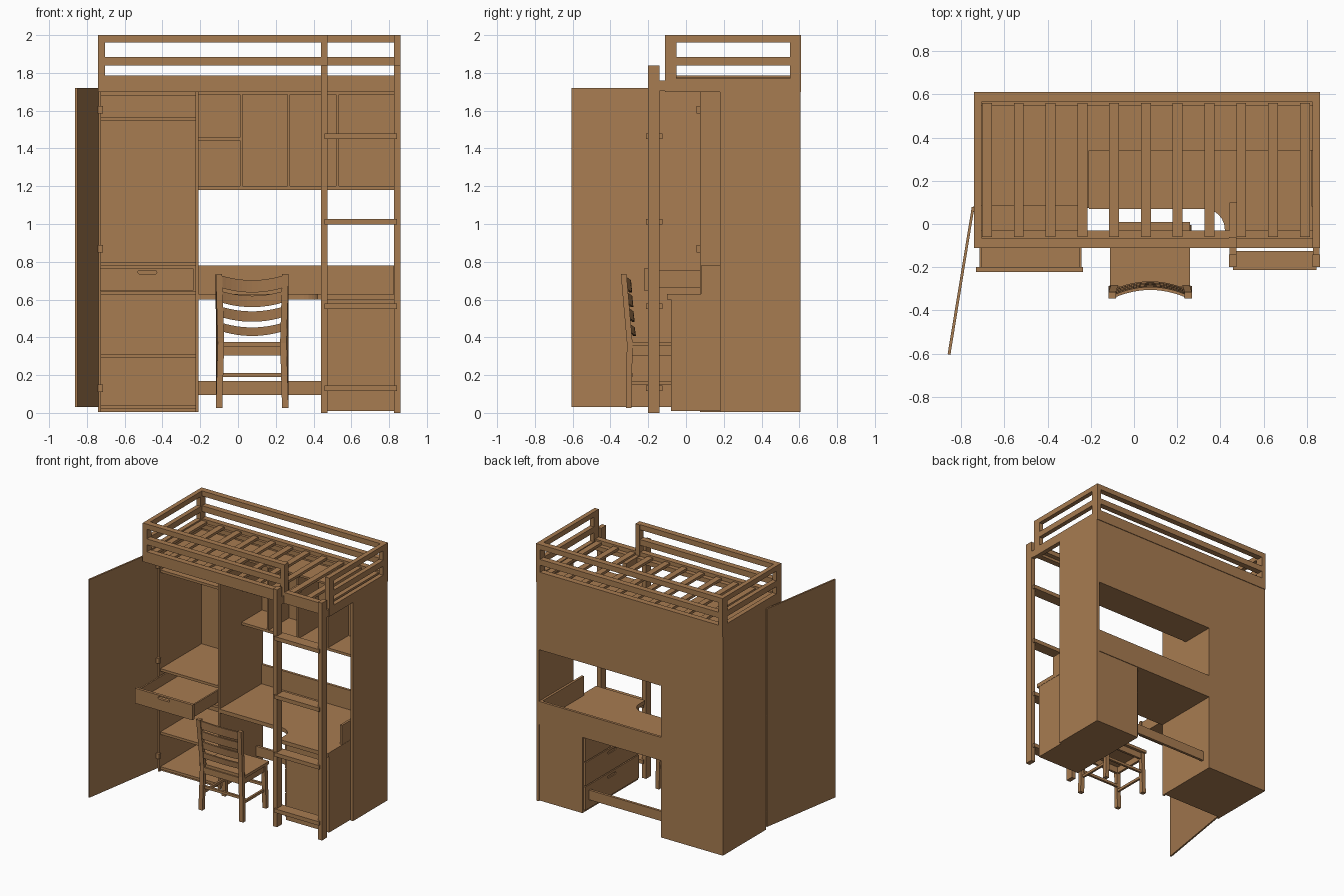
import bpy, bmesh, math
from mathutils import Vector

if "Cube" in bpy.data.objects:
    bpy.data.objects.remove(bpy.data.objects["Cube"])

wood = bpy.data.materials.new("warm_wood")
wood.diffuse_color = (0.39, 0.20, 0.082, 1)
wood.use_nodes = True
wood.node_tree.nodes["Principled BSDF"].inputs["Base Color"].default_value = wood.diffuse_color


def finish(name, bm):
    bmesh.ops.recalc_face_normals(bm, faces=bm.faces)
    me = bpy.data.meshes.new(name)
    bm.to_mesh(me)
    bm.free()
    me.materials.append(wood)
    ob = bpy.data.objects.new(name, me)
    bpy.context.collection.objects.link(ob)
    return ob


def box(name, x0, x1, y0, y1, z0, z1):
    bm = bmesh.new()
    bmesh.ops.create_cube(bm, size=1)
    for v in bm.verts:
        v.co = ((x0 + x1) / 2 + v.co.x * (x1 - x0),
                (y0 + y1) / 2 + v.co.y * (y1 - y0),
                (z0 + z1) / 2 + v.co.z * (z1 - z0))
    return finish(name, bm)


def prism(name, pts, offset):
    """Polygon of 3D points pushed along an offset."""
    bm = bmesh.new()
    f = bm.faces.new([bm.verts.new(p) for p in pts])
    g = bmesh.ops.extrude_face_region(bm, geom=[f])["geom"]
    bmesh.ops.translate(bm, vec=Vector(offset), verts=[v for v in g if isinstance(v, bmesh.types.BMVert)])
    if f.is_valid and not any(len(e.link_faces) > 2 for e in f.edges) and any(e.is_boundary for e in f.edges):
        bm.faces.new([v for v in f.verts])
    return finish(name, bm)


def slot(ob, center, axis, length, height):
    """Cut a rounded grip slot; axis is the long direction."""
    c, a = Vector(center), Vector(axis)
    n = a.cross(Vector((0, 0, 1)))
    r, h = height / 2, length / 2 - height / 2
    pts = []
    for side, start in ((1, -90), (-1, 90)):
        for i in range(7):
            t = math.radians(start + 30 * i)
            pts.append(c + a * (side * h + r * math.cos(t)) + Vector((0, 0, r * math.sin(t))) - n * 0.04)
    cut = prism("slot_cutter", pts, n * 0.08)
    cut.hide_render = True
    cut.hide_set(True)
    m = ob.modifiers.new("slot", "BOOLEAN")
    m.operation, m.object, m.solver = "DIFFERENCE", cut, "EXACT"
    bpy.context.view_layer.update()
    # apply the cut and remove the cutter
    dg = bpy.context.evaluated_depsgraph_get()
    me = bpy.data.meshes.new_from_object(ob.evaluated_get(dg))
    ob.modifiers.clear()
    ob.data = me
    bpy.data.objects.remove(cut)


L, R, F, B = -0.74, 0.86, -0.11, 0.61   # bed frame limits
T = 0.035                               # rail thickness

# Bed frame: base boards, guard rails and posts
for z0, z1, n in ((1.70, 1.785, "base"), (1.84, 1.885, "middle_rail"), (1.96, 2.0, "top_rail")):
    base = n == "base"
    box("bed_front_" + n, L, R if base else 0.475, F, F + 0.045, z0, z1)
    box("bed_back_" + n, L, R, B - 0.045, B, z0, z1)
    box("bed_left_" + n, L, L + T, F, B, z0, z1)
    box("bed_right_" + n, R - T, R, F, B, z0, min(z1, 1.77) if base else z1)
for x in (L, R - T):
    for y in (F, B - 0.06):
        box("bed_corner_post", x, x + T, y, y + 0.06, 1.70, 2.0)
box("guard_end_post", 0.44, 0.475, F, F + 0.05, 1.70, 2.0)

# Slats on ledges
box("front_ledge", L + T, R - T, F + 0.045, -0.03, 1.72, 1.755)
box("back_ledge", L + T, R - T, 0.545, B - 0.045, 1.72, 1.755)
for i in range(11):
    x = -0.68 + 0.147 * i
    box("bed_slat", x - 0.023, x + 0.023, -0.06, 0.56, 1.755, 1.775)

# Wardrobe carcass and shelves
W0, W1, WF = L, -0.208, 0.075
box("wardrobe_left_side", W0, W0 + 0.015, WF, 0.605, 0.005, 1.70)
box("wardrobe_right_side", W1 - 0.017, W1, WF, 0.605, 0.005, 1.70)
box("wardrobe_back", W0, W1, 0.59, 0.605, 0.005, 1.70)
for z in (0.02, 0.29, 0.625, 0.78, 1.545, 1.68):
    box("wardrobe_shelf", W0 + 0.01, W1 - 0.01, WF + 0.01, 0.595, z, z + 0.02)
box("wardrobe_plinth", W0, W1, WF + 0.02, 0.60, 0.005, 0.025)

# Open wardrobe door with hinges
prism("wardrobe_door", [(-0.750, 0.08, 0.03), (-0.738, 0.078, 0.03),
                        (-0.849, -0.605, 0.03), (-0.862, -0.602, 0.03)], (0, 0, 1.69))
for z in (0.11, 0.85, 1.585):
    box("door_hinge", -0.745, -0.715, 0.055, 0.08, z, z + 0.04)

# Pulled-out wardrobe drawer
for x in (-0.715, -0.255):
    box("drawer_side", x, x + 0.012, -0.20, 0.30, 0.66, 0.755)
box("drawer_bottom", -0.715, -0.243, -0.20, 0.30, 0.665, 0.677)
box("drawer_back", -0.715, -0.243, 0.288, 0.30, 0.66, 0.755)
front = box("drawer_front", -0.73, -0.235, -0.222, -0.20, 0.648, 0.765)
slot(front, (-0.48, -0.21, 0.745), (1, 0, 0), 0.10, 0.02)

# Upper shelf unit
S0 = 0.34
box("right_side_panel", 0.838, R, 0.18, 0.605, 0.005, 1.755)
box("upper_back_panel", W1, 0.84, 0.59, 0.605, 1.18, 1.70)
box("upper_bottom_shelf", W1, 0.84, S0, 0.59, 1.18, 1.20)
box("upper_top", W1, 0.84, S0, 0.59, 1.685, 1.70)
for x in (0.01, 0.262, 0.52):
    box("upper_divider", x, x + 0.014, S0, 0.59, 1.20, 1.685)
box("small_shelf", W1, 0.01, S0, 0.59, 1.443, 1.457)

# Desk top with a curved step towards the pedestal
pts = [(W1, 0.59, 0.60), (W1, 0.07, 0.60)]
pts += [(0.325 + 0.095 * math.sin(math.radians(a)), -0.025 + 0.095 * math.cos(math.radians(a)), 0.60)
        for a in range(0, 91, 15)]
pts += [(0.42, -0.10, 0.60), (0.84, -0.10, 0.60), (0.84, 0.59, 0.60)]
prism("desk_top", pts, (0, 0, 0.03))
box("desk_back_board", W1, 0.84, 0.585, 0.605, 0.60, 0.78)
box("desk_end_board", 0.82, 0.838, 0.08, 0.59, 0.63, 0.78)
box("desk_foot_rail", W1, 0.47, 0.52, 0.54, 0.095, 0.17)

# Drawer pedestal, drawers facing the knee space
box("pedestal", 0.468, 0.838, -0.08, 0.60, 0.01, 0.60)
for i in range(3):
    z = 0.03 + i * 0.188
    d = box("pedestal_drawer", 0.453, 0.469, -0.07, 0.585, z, z + 0.18)
    slot(d, (0.42, 0.26, z + 0.15), (0, 1, 0), 0.10, 0.02)

# Ladder with rungs and arms hooked over the bed
for x in (0.44, 0.825):
    box("ladder_post", x, x + 0.035, -0.20, -0.14, 0, 1.84)
    box("ladder_arm", x + 0.002, x + 0.033, -0.145, 0.10, 1.705, 1.76)
for z in (0.115, 0.55, 0.997, 1.45):
    box("ladder_rung", 0.457, 0.843, -0.212, -0.125, z, z + 0.03)

# Chair: seat, apron and stretchers
CX = 0.075
box("chair_seat", CX - 0.185, CX + 0.185, -0.29, 0.01, 0.353, 0.375)
for y in (-0.30, -0.03):
    box("chair_apron", CX - 0.16, CX + 0.16, y, y + 0.018, 0.305, 0.353)
    box("chair_stretcher", CX - 0.165, CX + 0.165, y, y + 0.018, 0.19, 0.21)
for s in (-1, 1):
    x = CX + s * 0.165
    box("chair_side_apron", x - 0.009, x + 0.009, -0.29, -0.02, 0.305, 0.353)
    box("chair_side_stretcher", x - 0.008, x + 0.008, -0.30, -0.02, 0.15, 0.17)
    # rear leg runs up into the leaning back post
    side = [(-0.318, 0.025), (-0.288, 0.025), (-0.283, 0.37), (-0.315, 0.735), (-0.345, 0.735), (-0.313, 0.37)]
    post = prism("chair_back_post", [(x - 0.017, y, z) for y, z in side], (0.034, 0, 0))
    leg = box("chair_front_leg", x - 0.016, x + 0.016, -0.036, -0.004, 0.025, 0.355)
    for ob in (post, leg):  # slight outward splay above and below the seat
        for v in ob.data.vertices:
            v.co.x += s * 0.03 * abs(v.co.z - 0.37)

# Curved chair back slats
for zc, h in ((0.695, 0.065), (0.615, 0.06), (0.535, 0.055), (0.455, 0.045)):
    bm = bmesh.new()
    rings = []
    y_end = -0.30 - 0.03 * (zc - 0.37) / 0.36
    for i in range(13):
        u = i / 6 - 1
        bow = 1 - u * u
        y, z = y_end + 0.035 * bow, zc - 0.025 * bow
        rings.append([bm.verts.new((CX + 0.165 * u, y + dy - lean, z + dz))
                      for dy, dz, lean in ((-0.007, -h / 2, 0), (0.007, -h / 2, 0),
                                           (0.007, h / 2, 0.006), (-0.007, h / 2, 0.006))])
    for a, b in zip(rings, rings[1:]):
        for k in range(4):
            bm.faces.new((a[k], a[(k + 1) % 4], b[(k + 1) % 4], b[k]))
    bm.faces.new(rings[0])
    bm.faces.new(rings[-1])
    finish("chair_back_slat", bm)
